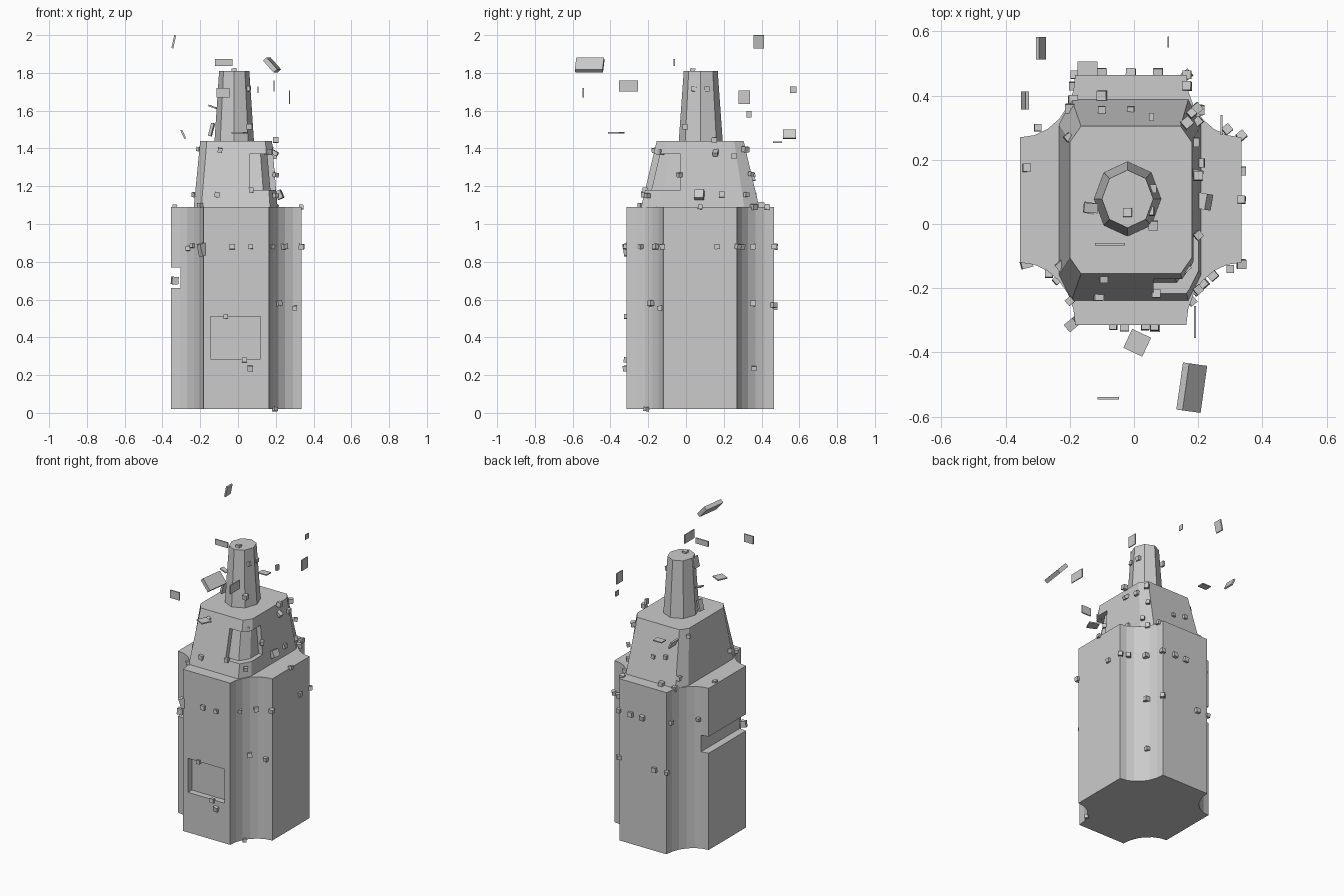
import bpy, bmesh, math, random
from mathutils import Matrix, Euler

random.seed(4)
CX, CY = -0.01, 0.075


def mesh_object(name, bm):
    bmesh.ops.recalc_face_normals(bm, faces=bm.faces)
    me = bpy.data.meshes.new(name)
    bm.to_mesh(me)
    bm.free()
    ob = bpy.data.objects.new(name, me)
    bpy.context.collection.objects.link(ob)
    return ob


def loft(name, low, high, z0, z1):
    """Closed solid between two matching outlines."""
    bm = bmesh.new()
    a = [bm.verts.new((x, y, z0)) for x, y in low]
    b = [bm.verts.new((x, y, z1)) for x, y in high]
    bm.faces.new(a[::-1])
    bm.faces.new(b)
    n = len(a)
    for i in range(n):
        j = (i + 1) % n
        bm.faces.new((a[i], a[j], b[j], b[i]))
    return mesh_object(name, bm)


def box(name, x0, x1, y0, y1, z0, z1):
    p = [(x0, y0), (x1, y0), (x1, y1), (x0, y1)]
    return loft(name, p, p, z0, z1)


def cut(target, cutter):
    mod = target.modifiers.new("cut", 'BOOLEAN')
    mod.operation = 'DIFFERENCE'
    mod.solver = 'EXACT'
    mod.object = cutter
    bpy.context.view_layer.objects.active = target
    bpy.ops.object.modifier_apply(modifier=mod.name)
    bpy.data.objects.remove(cutter)


def chamfered(x0, x1, y0, y1, cx, cy):
    return [(x0 + cx, y0), (x1 - cx, y0), (x1, y0 + cy), (x1, y1 - cy),
            (x1 - cx, y1), (x0 + cx, y1), (x0, y1 - cy), (x0, y0 + cy)]


def octagon(rx, ry):
    return [(-0.02 + rx * math.cos(k * math.pi / 4),
             0.078 + ry * math.sin(k * math.pi / 4)) for k in range(8)]


# Main body: rectangle with scooped corners
outline = []
for sx, sy, start in ((1, 1, 270), (-1, 1, 0), (-1, -1, 90), (1, -1, 180)):
    for k in range(7):
        t = math.radians(start - k * 15)
        outline.append((CX + sx * 0.345 + 0.172 * math.cos(t),
                        CY + sy * 0.39 + 0.195 * math.sin(t)))
body = loft("lower_body", outline, outline, 0.02, 1.09)

# Front window recess and left side slot
cut(body, box("front_cutter", -0.145, 0.12, -0.5, -0.275, 0.285, 0.51))
cut(body, box("side_cutter", -0.5, -0.305, -0.5, 0.7, 0.66, 0.77))

# Tapered middle tier with a corner opening and an inner core behind it
tier = loft("middle_tier", chamfered(-0.235, 0.21, -0.24, 0.39, 0.04, 0.08),
            chamfered(-0.2, 0.18, -0.155, 0.305, 0.035, 0.05), 1.08, 1.44)
cut(tier, box("corner_cutter", 0.06, 0.5, -0.5, -0.03, 1.18, 1.37))
loft("middle_tier_core", chamfered(-0.205, 0.18, -0.205, 0.36, 0.04, 0.07),
     chamfered(-0.175, 0.15, -0.125, 0.28, 0.035, 0.05), 1.085, 1.43)

# Eight-sided chimney
loft("chimney", octagon(0.105, 0.117), octagon(0.08, 0.09), 1.43, 1.81)


def block(name, loc, size, rot=(0, 0, 0)):
    bm = bmesh.new()
    m = Matrix.LocRotScale(loc, Euler([math.radians(a) for a in rot]), size)
    bmesh.ops.create_cube(bm, size=1, matrix=m)
    return mesh_object(name, bm)


# Floating plates: centre, size
plates = [
    ((-0.075, -0.063, 1.855), (0.093, 0.008, 0.036)),
    ((-0.08, -0.543, 1.695), (0.068, 0.008, 0.052)),
    ((0.272, 0.308, 1.672), (0.006, 0.062, 0.072)),
    ((0.19, -0.305, 1.73), (0.006, 0.1, 0.058)),
    ((0.107, 0.567, 1.71), (0.005, 0.034, 0.034)),
    ((-0.145, 0.484, 1.433), (0.062, 0.046, 0.007)),
    ((0.055, 0.333, 1.58), (0.015, 0.025, 0.034)),
]
for loc, size in plates:
    block("floating_plate", loc, size)

# Tilted plates: centre, size, rotation in degrees
tilted = [
    ((-0.34, 0.385, 1.965), (0.01, 0.055, 0.07), (0, 12, 0)),
    ((0.18, -0.51, 1.842), (0.085, 0.148, 0.026), (0, 48, -8)),
    ((-0.29, 0.548, 1.475), (0.01, 0.07, 0.05), (0, -25, 0)),
    ((0.01, -0.37, 1.483), (0.065, 0.065, 0.008), (0, 0, -25)),
    ((-0.14, 0.05, 1.5), (0.016, 0.035, 0.07), (0, 15, -10)),
    ((-0.135, 0.05, 1.62), (0.045, 0.03, 0.008), (0, 20, -5)),
    ((0.18, 0.16, 1.385), (0.07, 0.026, 0.022), (0, 30, -12)),
    ((0.22, 0.07, 1.155), (0.03, 0.05, 0.045), (0, -25, -10)),
    ((-0.19, -0.31, 0.865), (0.035, 0.03, 0.065), (0, -15, 40)),
    ((-0.335, -0.125, 0.7), (0.035, 0.025, 0.04), (0, 5, 15)),
]
for loc, size, rot in tilted:
    block("tilted_plate", loc, size, rot)

# Small rubble cubes clinging to the body
body_rubble = [
    (-0.265, -0.155, 0.87), (-0.24, -0.175, 0.885), (-0.03, -0.32, 0.88),
    (0.065, -0.32, 0.88), (0.18, -0.24, 0.88), (0.245, -0.16, 0.88),
    (0.335, -0.125, 0.88), (0.335, 0.165, 0.88), (0.335, 0.275, 0.88),
    (0.29, 0.295, 0.88), (0.205, 0.355, 0.88), (0.165, 0.465, 0.88),
    (0.215, -0.185, 0.58), (0.3, -0.14, 0.555), (0.2, 0.355, 0.58),
    (0.165, 0.465, 0.57), (0.2, 0.36, 0.235), (0.195, -0.21, 0.02),
    (-0.065, -0.317, 0.51), (0.035, -0.317, 0.28), (0.065, -0.32, 0.235),
    (-0.01, 0.47, 0.88), (0.075, 0.47, 0.88), (-0.1, 0.47, 0.56),
    (-0.185, 0.465, 0.56), (-0.19, 0.43, 0.88), (-0.3, 0.3, 0.88),
    (-0.335, 0.175, 1.09), (0.335, 0.075, 1.09), (0.165, 0.43, 1.09),
]
tier_rubble = [
    (-0.23, -0.13, 1.155), (-0.11, -0.225, 1.155), (0.07, -0.217, 1.18),
    (-0.2, -0.24, 1.1), (0.205, 0.19, 1.155), (0.2, 0.32, 1.155),
    (0.18, 0.345, 1.265), (0.165, 0.315, 1.395), (0.19, 0.255, 1.36),
    (0.2, -0.035, 1.26), (0.2, -0.205, 1.15), (0.16, -0.135, 1.38),
    (-0.095, -0.17, 1.39), (-0.205, 0.27, 1.395), (-0.01, 0.355, 1.24),
    (-0.1, 0.4, 1.1), (-0.1, 0.355, 1.26), (-0.2, 0.36, 1.15),
    (-0.19, 0.385, 1.09), (0.195, 0.36, 1.09), (0.2, 0.15, 1.445),
    (0.06, -0.005, 1.515), (0.05, 0.04, 1.715), (0.055, 0.11, 1.715),
    (-0.02, 0.035, 1.81),
]
for p in body_rubble + tier_rubble:
    s = random.uniform(0.022, 0.03)
    block("rubble", p, (s, s, s), (random.uniform(-8, 8), random.uniform(-8, 8),
          40 if abs(p[0]) > 0.15 and random.random() > 0.5 else 0))
